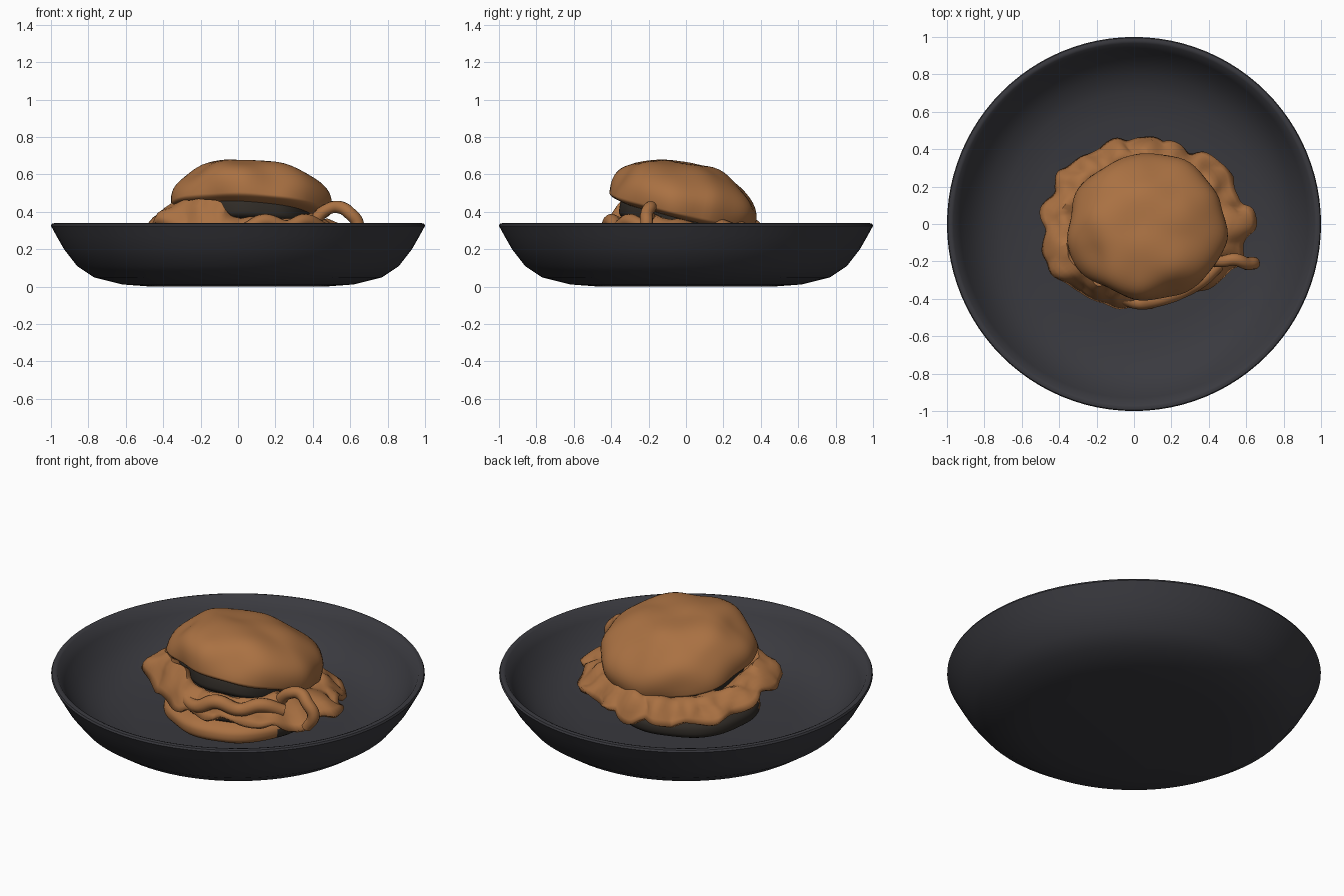
import bpy, bmesh, math
from mathutils import Vector, Matrix, noise

if "Cube" in bpy.data.objects:
    bpy.data.objects.remove(bpy.data.objects["Cube"])


def material(name, rgb):
    m = bpy.data.materials.new(name)
    m.diffuse_color = (*rgb, 1)
    m.use_nodes = True
    m.node_tree.nodes["Principled BSDF"].inputs["Base Color"].default_value = m.diffuse_color
    return m


CHARCOAL = material("charcoal bowl", (0.042, 0.042, 0.05))
BROWN = material("toasted brown", (0.40, 0.165, 0.055))
DARK = material("dark filling", (0.03, 0.025, 0.02))


def make(name, verts, faces, mats, angle=40):
    me = bpy.data.meshes.new(name)
    me.from_pydata(verts, [], faces)
    bm = bmesh.new()
    bm.from_mesh(me)
    bmesh.ops.remove_doubles(bm, verts=bm.verts, dist=1e-5)
    bmesh.ops.recalc_face_normals(bm, faces=bm.faces)
    bm.to_mesh(me)
    bm.free()
    ob = bpy.data.objects.new(name, me)
    bpy.context.collection.objects.link(ob)
    for m in mats:
        me.materials.append(m)
    bpy.ops.object.select_all(action='DESELECT')
    ob.select_set(True)
    bpy.context.view_layer.objects.active = ob
    bpy.ops.object.shade_smooth_by_angle(angle=math.radians(angle))
    return ob


def ring_faces(rows, n):
    return [(i * n + j, i * n + (j + 1) % n, (i + 1) * n + (j + 1) % n, (i + 1) * n + j)
            for i in range(rows - 1) for j in range(n)]


def lathe(name, profile, mats, n=96):
    verts = [(r * math.cos(2 * math.pi * j / n), r * math.sin(2 * math.pi * j / n), z)
             for r, z in profile for j in range(n)]
    return make(name, verts, ring_faces(len(profile), n), mats)


def blob(name, centre, rx, ry, up, down, power, tilt, bump, mats, n=80, rows=40):
    """Rounded disc with soft dents, tilted about x and y."""
    rot = Matrix.Rotation(math.radians(tilt[0]), 3, 'X') @ Matrix.Rotation(math.radians(tilt[1]), 3, 'Y')
    verts = []
    for i in range(rows + 1):
        p = -math.pi / 2 + math.pi * i / rows
        c, s = max(math.cos(p), 0) ** power, math.sin(p)
        h = math.copysign(abs(s) ** power, s) * (up if s > 0 else down)
        for j in range(n):
            a = 2 * math.pi * j / n
            v = Vector((rx * c * math.cos(a), ry * c * math.sin(a), h))
            v *= 1 + bump * noise.noise(v * 4.5 + Vector((1.3, 0.4, 2.2)))
            verts.append(Vector(centre) + rot @ v)
    return make(name, verts, ring_faces(rows + 1, n), mats)


def around(table, a):
    """Smooth periodic lookup of values spaced evenly around the circle."""
    n = len(table)
    f = (a / (2 * math.pi) * n) % n
    i, t = int(f) % n, f % 1
    t = t * t * (3 - 2 * t)
    return table[i] * (1 - t) + table[(i + 1) % n] * t


# Bowl
lathe("bowl", [(0, 0.0), (0.46, 0.0), (0.62, 0.012), (0.77, 0.05), (0.86, 0.11), (0.93, 0.20),
               (0.97, 0.27), (1.0, 0.325), (0.995, 0.336), (0.98, 0.34), (0.966, 0.335),
               (0.93, 0.275), (0.88, 0.20), (0.80, 0.13), (0.70, 0.088), (0.55, 0.066), (0, 0.06)],
      [CHARCOAL])

# Bottom bun: toasted on the front, dark around the back
bun = blob("bottom_bun", (0.02, -0.03, 0.14), 0.39, 0.38, 0.09, 0.08, 0.75, (0, 0), 0.05, [BROWN, DARK])
for f in bun.data.polygons:
    az = math.degrees(math.atan2(f.center.y + 0.03, f.center.x - 0.02))
    f.material_index = 0 if -155 < az + 4 * math.sin(f.center.z * 60) < -20 else 1

# Dark fillings under and over the lettuce
blob("lower_filling", (0.03, -0.01, 0.24), 0.36, 0.36, 0.06, 0.06, 0.6, (0, 0), 0.08, [DARK])
blob("patty", (0.06, -0.02, 0.36), 0.35, 0.34, 0.07, 0.07, 0.5, (-11, 2), 0.08, [DARK])

# Top bun, tilted towards the back
blob("top_bun", (0.07, -0.025, 0.415), 0.415, 0.39, 0.25, 0.05, 0.82, (-13, 3), 0.11, [BROWN])

# Ruffled lettuce skirt; tables run counter-clockwise from +x in 30 degree steps
OUT_R = [0.60, 0.54, 0.48, 0.44, 0.46, 0.49, 0.51, 0.53, 0.45, 0.45, 0.43, 0.54]
MID_Z = [0.34, 0.33, 0.33, 0.33, 0.33, 0.35, 0.38, 0.45, 0.46, 0.36, 0.35, 0.37]
OUT_Z = [0.26, 0.24, 0.22, 0.21, 0.22, 0.24, 0.31, 0.33, 0.27, 0.25, 0.25, 0.23]
N, ROWS = 180, 10
verts = []
for i in range(ROWS):
    t = i / (ROWS - 1)
    for j in range(N):
        a = 2 * math.pi * j / N
        r0, r1 = 0.29, around(OUT_R, a)
        ruff = math.sin(9 * a + 2 * math.sin(2 * a)) + 0.6 * math.sin(17 * a + 1)
        r = r0 + (r1 - r0) * t ** 0.8 + 0.014 * t * ruff
        zm, zo = around(MID_Z, a), around(OUT_Z, a)
        z = 0.31 + (zm - 0.31) * min(t / 0.4, 1) + (zo - zm) * max((t - 0.4) / 0.6, 0) ** 1.2
        z += 0.016 * t * math.sin(13 * a + 4 * t)
        p = Vector((0.03 + r * math.cos(a), r * math.sin(a), z))
        verts.append(p + noise.noise_vector(p * 11) * 0.022)
lettuce = make("lettuce", verts, ring_faces(ROWS, N), [BROWN], 60)
solid = lettuce.modifiers.new("thickness", 'SOLIDIFY')
solid.thickness, solid.offset = 0.03, 0


# Curled lettuce pieces
def curl(name, points, width):
    cu = bpy.data.curves.new(name, 'CURVE')
    cu.dimensions = '3D'
    cu.bevel_depth, cu.bevel_resolution, cu.resolution_u = width, 4, 8
    cu.use_fill_caps = True
    sp = cu.splines.new('BEZIER')
    sp.bezier_points.add(len(points) - 1)
    for b, (x, y, z, r) in zip(sp.bezier_points, points):
        b.co, b.radius = (x, y, z), r
        b.handle_left_type = b.handle_right_type = 'AUTO'
    cu.materials.append(BROWN)
    bpy.context.collection.objects.link(bpy.data.objects.new(name, cu))


curl("lettuce_curl", [(0.40, -0.19, 0.34, 1), (0.47, -0.20, 0.41, 0.9), (0.54, -0.19, 0.425, 1),
                      (0.60, -0.21, 0.39, 1), (0.64, -0.21, 0.33, 1), (0.60, -0.22, 0.25, 0.8)], 0.034)
curl("front_fold", [(-0.10, -0.38, 0.33, 0.8), (0.02, -0.42, 0.30, 1), (0.14, -0.40, 0.35, 1.1),
                    (0.26, -0.36, 0.32, 1), (0.36, -0.30, 0.35, 1.1), (0.45, -0.22, 0.31, 1)], 0.036)
